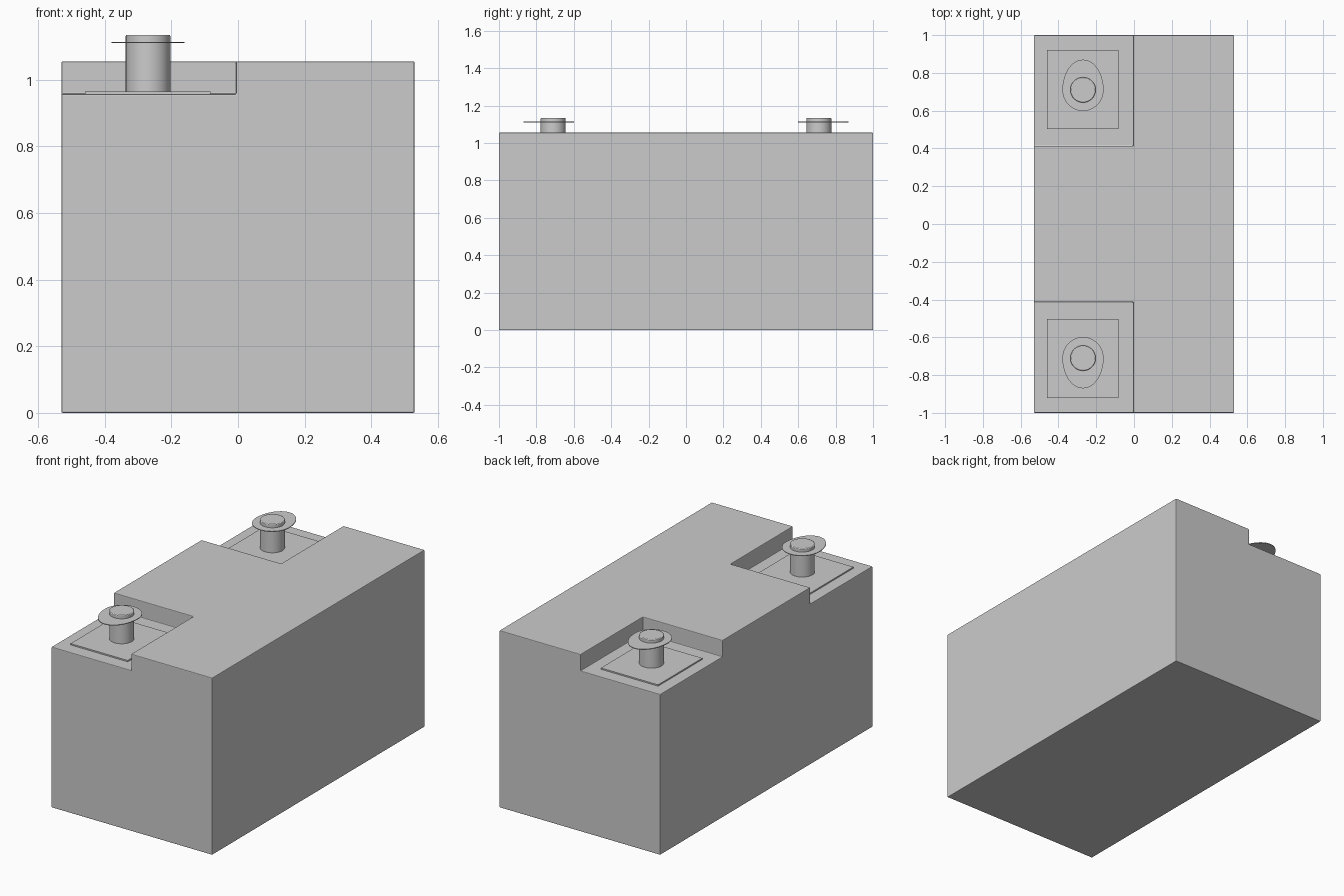
import bpy, bmesh
from math import sin, cos, pi

if "Cube" in bpy.data.objects:
    bpy.data.objects.remove(bpy.data.objects["Cube"])

POST_X, POST_Y = -0.27, 0.71


def prism(name, outline, z0, z1):
    """Extrude a counter-clockwise plan outline from z0 to z1."""
    bm = bmesh.new()
    face = bm.faces.new([bm.verts.new((x, y, z0)) for x, y in outline])
    ext = bmesh.ops.extrude_face_region(bm, geom=[face], use_keep_orig=True)
    for v in ext["geom"]:
        if isinstance(v, bmesh.types.BMVert):
            v.co.z = z1
    bmesh.ops.recalc_face_normals(bm, faces=bm.faces)
    mesh = bpy.data.meshes.new(name)
    bm.to_mesh(mesh)
    bm.free()
    obj = bpy.data.objects.new(name, mesh)
    bpy.context.collection.objects.link(obj)
    return obj


def rect(x0, x1, y0, y1):
    return [(x0, y0), (x1, y0), (x1, y1), (x0, y1)]


def oval(rx, r_in, r_out, n=48):
    """Egg outline around the post, longer towards the end of the case."""
    pts = []
    for i in range(n):
        a = 2 * pi * i / n
        ry = r_out if sin(a) > 0 else r_in
        pts.append((POST_X + rx * cos(a), POST_Y + ry * sin(a)))
    return pts


def bevel(obj, width, segments=2):
    mod = obj.modifiers.new("soft_edges", "BEVEL")
    mod.width = width
    mod.segments = segments
    mod.limit_method = "ANGLE"


def mirror_y(obj):
    mod = obj.modifiers.new("mirror", "MIRROR")
    mod.use_axis = (False, True, False)


def smooth(obj):
    bpy.ops.object.select_all(action="DESELECT")
    obj.select_set(True)
    bpy.context.view_layer.objects.active = obj
    bpy.ops.object.shade_smooth_by_angle(angle=0.6)


# Case with a terminal recess cut into two corners
case = prism("battery_case", rect(-0.53, 0.53, -1, 1), 0, 1.055)
for side, y0, y1 in (("front", -1.2, -0.413), ("back", 0.413, 1.2)):
    cutter = prism(side + "_recess_cutter", rect(-0.8, -0.005, y0, y1), 0.957, 1.3)
    cutter.hide_render = True
    cutter.hide_set(True)
    cut = case.modifiers.new(side + "_recess", "BOOLEAN")
    cut.operation = "DIFFERENCE"
    cut.solver = "EXACT"
    cut.object = cutter

# Bake the cuts and drop the cutters
bpy.context.view_layer.objects.active = case
for mod in list(case.modifiers):
    cutter = mod.object
    bpy.ops.object.modifier_apply(modifier=mod.name)
    bpy.data.objects.remove(cutter)
bevel(case, 0.004)

# Square base plates under the terminals
plate = prism("terminal_plates", rect(-0.46, -0.083, 0.503, 0.92), 0.95, 0.965)
mirror_y(plate)

# Terminal posts
post = prism("terminal_posts", oval(0.067, 0.067, 0.067), 0.955, 1.135)
bevel(post, 0.004)
mirror_y(post)
smooth(post)

# Thin egg-shaped washers
washer = prism("terminal_washers", oval(0.109, 0.112, 0.16), 1.11, 1.114)
mirror_y(washer)
smooth(washer)
